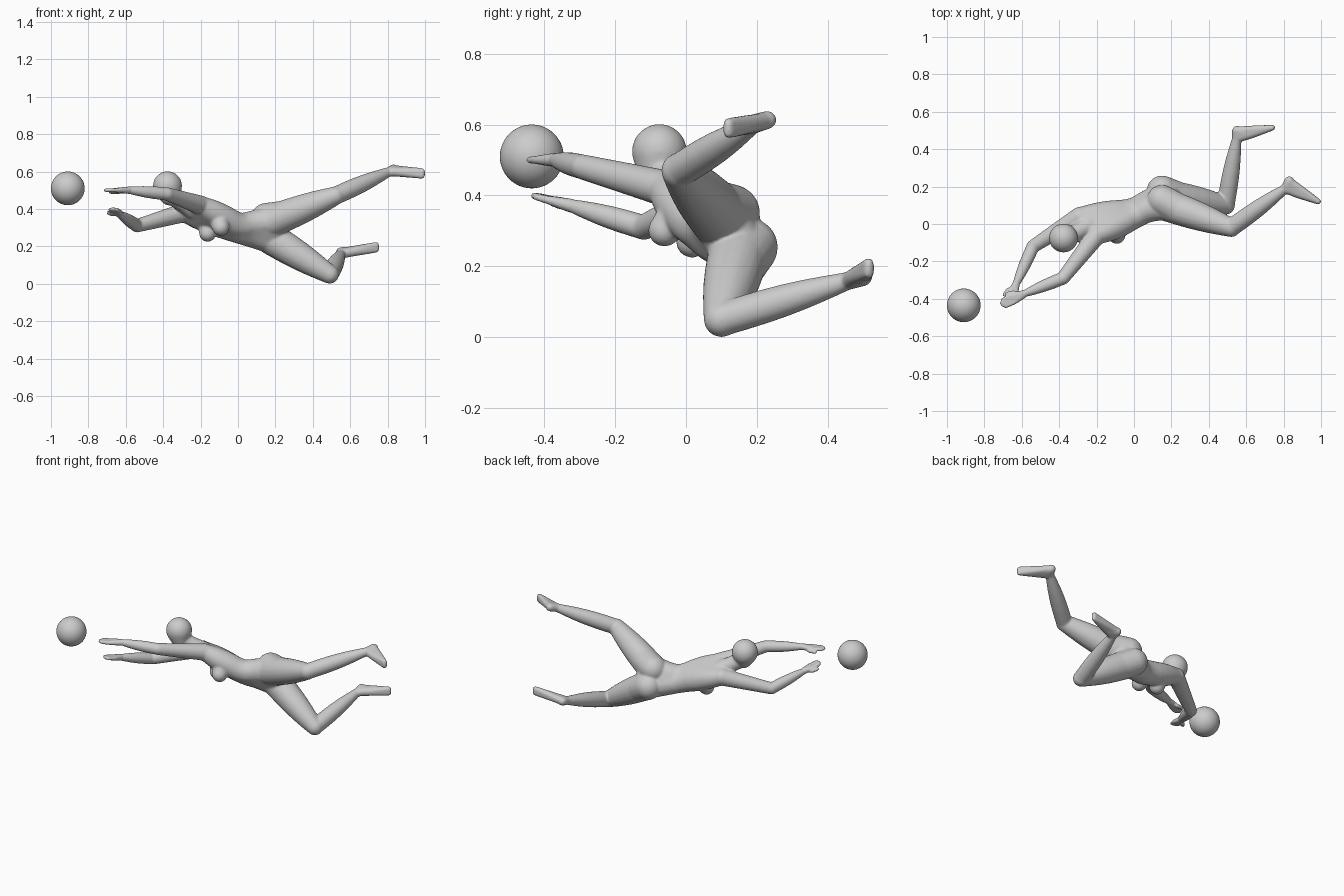
import bpy
import bmesh
from math import pi, sin
from mathutils import Vector

old = bpy.data.objects.get("Cube")
if old:
    bpy.data.objects.remove(old, do_unlink=True)

grey = bpy.data.materials.new("light grey")
grey.use_nodes = True
colour = (.6, .6, .6, 1)
grey.diffuse_color = colour
grey.node_tree.nodes["Principled BSDF"].inputs["Base Color"].default_value = colour

# Unit ball directions reused by every rounded form
template = bmesh.new()
bmesh.ops.create_icosphere(template, subdivisions=3, radius=1)
directions = [vert.co.copy() for vert in template.verts]
template.free()

skin = bmesh.new()


def ball(centre, radius):
    return Vector((*centre, radius))


def wrap(*balls):
    """Stretch one convex skin over a group of balls."""
    verts = [skin.verts.new(item.xyz + way * item.w) for item in balls for way in directions]
    hull = bmesh.ops.convex_hull(skin, input=verts)
    spare = {vert for vert in hull["geom_interior"] + hull["geom_unused"]
             if isinstance(vert, bmesh.types.BMVert)}
    bmesh.ops.delete(skin, geom=list(spare), context="VERTS")


def finish(name, smoothing):
    """Fuse the wrapped forms into one smooth object."""
    bmesh.ops.recalc_face_normals(skin, faces=skin.faces)
    mesh = bpy.data.meshes.new(name)
    skin.to_mesh(mesh)
    skin.clear()
    mesh.materials.append(grey)
    part = bpy.data.objects.new(name, mesh)
    bpy.context.collection.objects.link(part)
    fuse = part.modifiers.new("fuse", "REMESH")
    fuse.mode = "VOXEL"
    fuse.voxel_size = .005
    fuse.use_smooth_shade = True
    soften = part.modifiers.new("soften", "SMOOTH")
    soften.factor = .5
    soften.iterations = smoothing


def bone(start, end, start_radius, end_radius, bulge=0, steps=6):
    """Tapered limb section with a muscle bulge in the middle."""
    first, last = ball(start, start_radius), ball(end, end_radius)
    chain = []
    for step in range(steps + 1):
        t = step / steps
        item = first.lerp(last, t)
        item.w += bulge * sin(pi * t)
        chain.append(item)
    for near, far in zip(chain, chain[1:]):
        wrap(near, far)


def round_corners(row, passes=2):
    for _ in range(passes):
        cut = [row[0]]
        for near, far in zip(row, row[1:]):
            cut += [near.lerp(far, .25), near.lerp(far, .75)]
        row = cut + [row[-1]]
    return row


def build_arm(joints):
    bone(joints["shoulder"], joints["elbow"], .052, .036)
    bone(joints["elbow"], joints["wrist"], .035, .02, bulge=.005)


def build_hand(wrist, tip):
    """Flat palm, four fingers side by side and a thumb on the inner edge."""
    along = tip - wrist
    across = along.cross(Vector((0, 0, 1))).normalized()
    knuckles = wrist.lerp(tip, .5)
    wrap(ball(wrist, .02), ball(knuckles + across * .018, .013),
         ball(knuckles - across * .018, .013))
    for finger in range(4):
        shift = across * (finger - 1.5) * .013
        reach = 1 - abs(finger - 1.5) * .08
        wrap(ball(knuckles + shift, .012), ball(wrist.lerp(tip, reach) + shift, .01))
    thumb_root = wrist.lerp(tip, .2)
    thumb_bend = thumb_root + across * .03 + along * .2
    thumb_bend.z -= .01
    wrap(ball(thumb_root, .014), ball(thumb_bend, .012))
    wrap(ball(thumb_bend, .012), ball(thumb_bend + along * .25 + across * .01, .01))


def build_leg(joints):
    bone(joints["hip"], joints["knee"], .087, .05, bulge=.008)
    bone(joints["knee"], joints["ankle"], .048, .025, bulge=.009)


def build_foot(ankle, heel, toe):
    """Heel, raised instep and a broad, thin toe end."""
    half_width = Vector((0, 0, .014))
    instep = ankle.lerp(toe, .35)
    wrap(ball(ankle, .026), ball(heel, .026), ball(instep, .026))
    wrap(ball(instep, .026), ball(heel, .022),
         ball(toe + half_width, .015), ball(toe - half_width, .015))


# Pose: joints of each side
left = {
    "shoulder": Vector((-.2, -.06, .42)),
    "elbow": Vector((-.38, -.29, .48)),
    "wrist": Vector((-.58, -.37, .5)),
    "fingertip": Vector((-.71, -.43, .5)),
    "hip": Vector((.18, .1, .335)),
    "knee": Vector((.52, -.02, .47)),
    "ankle": Vector((.81, .19, .6)),
    "heel": Vector((.83, .23, .613)),
    "toe": Vector((.985, .12, .59)),
}
right = {
    "shoulder": Vector((-.29, .04, .38)),
    "elbow": Vector((-.54, -.12, .31)),
    "wrist": Vector((-.63, -.32, .37)),
    "fingertip": Vector((-.67, -.43, .4)),
    "hip": Vector((.18, .15, .24)),
    "knee": Vector((.49, .1, .05)),
    "ankle": Vector((.55, .46, .16)),
    "heel": Vector((.55, .5, .17)),
    "toe": Vector((.74, .515, .195)),
}

# Torso directions follow the shoulder and hip lines, so the body twists between them
shoulder_line = (left["shoulder"] - right["shoulder"]).normalized()
hip_line = (left["hip"] - right["hip"]).normalized()
neck_base = left["shoulder"].lerp(right["shoulder"], .5)
ribs = Vector((-.13, .02, .352))
waist = Vector((0, .055, .295))
loin = Vector((.08, .1, .292))
chest_front = shoulder_line.cross(neck_base - ribs).normalized()
pelvis_back = hip_line.cross(Vector((1, 0, 0)))

torso_rows = []
for joints, sign in ((left, 1), (right, -1)):
    torso_rows.append(round_corners([
        ball(joints["shoulder"], .05),
        ball(ribs + shoulder_line * sign * .045, .073),
        ball(waist + shoulder_line.lerp(hip_line, .5) * sign * .018, .067),
        ball(loin + hip_line * sign * .03, .073),
        ball(joints["hip"], .08),
    ]))
    # Breast grows out of the ribs
    side = shoulder_line * sign
    breast = ribs + chest_front * .08 + side * .055
    breast.x += .02
    wrap(ball(ribs + side * .04, .06), ball(breast, .046))

    # Buttock flows into the thigh
    buttock = joints["hip"] + pelvis_back * .03
    buttock.x -= .03
    wrap(ball(buttock, .083), ball(joints["hip"].lerp(joints["knee"], .2), .083))

    build_arm(joints)
    build_leg(joints)
    build_foot(joints["ankle"], joints["heel"], joints["toe"])

stations = list(zip(*torso_rows))
for near, far in zip(stations, stations[1:]):
    wrap(*near, *far)

# Neck and head
skull = Vector((-.377, -.075, .524))
jaw = Vector((-.365, -.08, .475))
bone(neck_base, jaw, .055, .05, bulge=-.005)
wrap(ball(skull, .078), ball(jaw, .057))
finish("body", smoothing=18)

# Hands
for name, joints in (("left_hand", left), ("right_hand", right)):
    build_hand(joints["wrist"], joints["fingertip"])
    finish(name, smoothing=5)
skin.free()

# Ball
bpy.ops.mesh.primitive_uv_sphere_add(segments=48, ring_count=24, radius=.09,
                                     location=(-.91, -.435, .51))
sphere = bpy.context.object
sphere.name = "ball"
sphere.data.materials.append(grey)
bpy.ops.object.shade_smooth()
